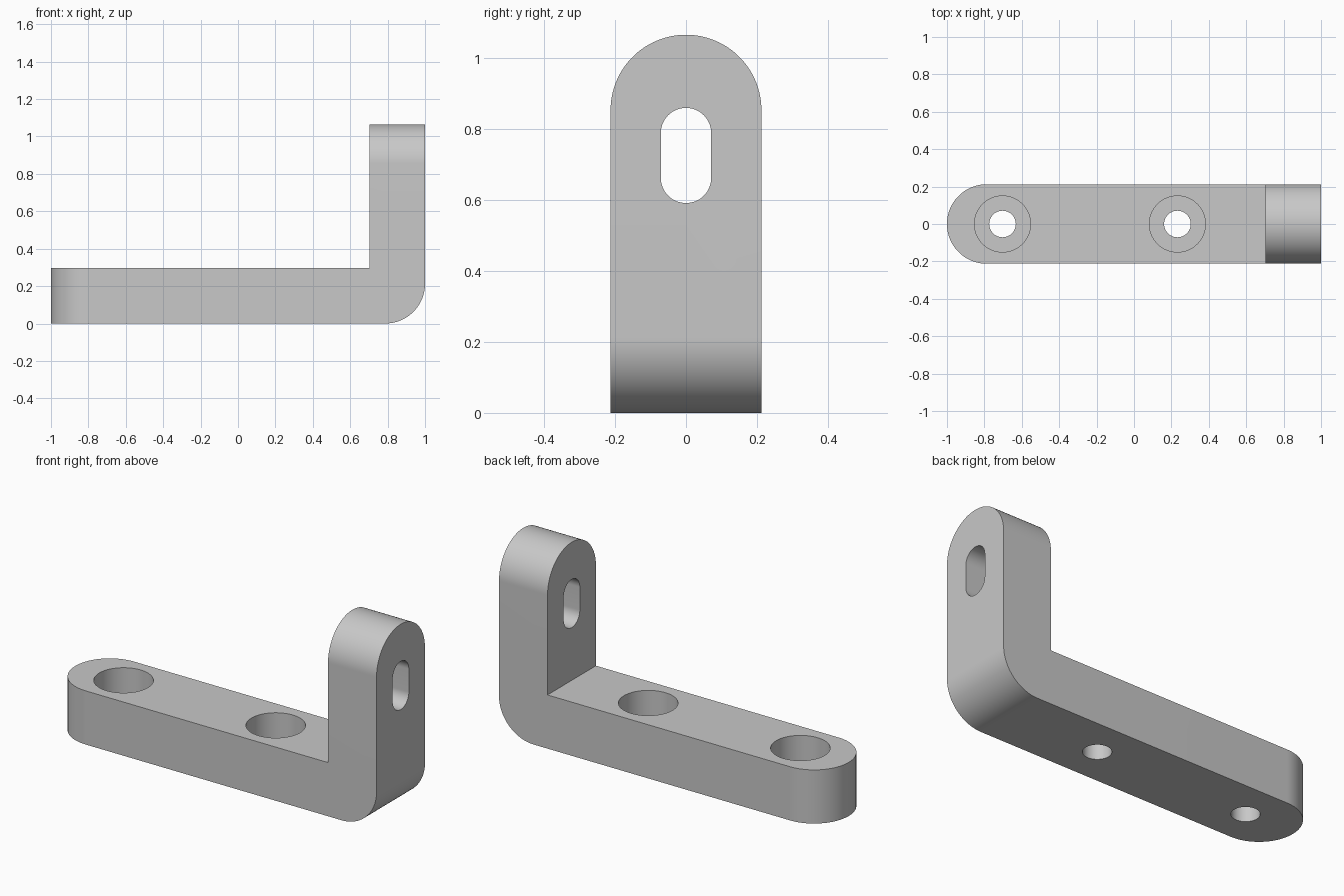
import bpy, bmesh
from math import cos, sin, pi, radians

cube = bpy.data.objects.get("Cube")
if cube:
    bpy.data.objects.remove(cube, do_unlink=True)

# Main dimensions
HALF_WIDTH = 0.2125
THICK = 0.298
HEIGHT = 1.065
INNER_X = 1 - THICK
BEND = 0.213
HOLE_R, BORE_R = 0.071, 0.15
BORE_DEPTH = 0.16

grey = bpy.data.materials.new("plain_grey")
grey.use_nodes = True
colour = (0.58, 0.58, 0.58, 1)
grey.diffuse_color = colour
grey.node_tree.nodes["Principled BSDF"].inputs["Base Color"].default_value = colour


def arc(u, v, r, start, end, steps=32):
    """Points along an arc, angles in quarter turns."""
    angles = [(start + (end - start) * i / steps) * pi / 2 for i in range(steps + 1)]
    return [(u + r * cos(a), v + r * sin(a)) for a in angles]


def prism(name, outline, axis, low, high):
    """Extrude a closed outline along the named axis."""
    place = {
        "x": lambda u, v, d: (d, u, v),
        "y": lambda u, v, d: (u, d, v),
        "z": lambda u, v, d: (u, v, d),
    }[axis]
    bm = bmesh.new()
    rings = [[bm.verts.new(place(u, v, d)) for u, v in outline] for d in (low, high)]
    bm.faces.new(rings[0])
    bm.faces.new(rings[1])
    for i in range(len(outline)):
        a, b = rings[0][i - 1], rings[0][i]
        bm.faces.new((a, b, rings[1][i], rings[1][i - 1]))
    bmesh.ops.recalc_face_normals(bm, faces=bm.faces)
    mesh = bpy.data.meshes.new(name)
    bm.to_mesh(mesh)
    bm.free()
    mesh.materials.append(grey)
    obj = bpy.data.objects.new(name, mesh)
    bpy.context.collection.objects.link(obj)
    return obj


def combine(target, tool, operation):
    """Apply a boolean and discard its helper."""
    bpy.context.view_layer.objects.active = target
    mod = target.modifiers.new(tool.name, "BOOLEAN")
    mod.operation, mod.solver, mod.object = operation, "EXACT", tool
    bpy.ops.object.modifier_apply(modifier=mod.name)
    bpy.data.objects.remove(tool, do_unlink=True)


# L-shaped side profile with a rounded outer bend
profile = [(-1.2, 0)] + arc(1 - BEND, BEND, BEND, -1, 0)
profile += [(1, 1.2), (INNER_X, 1.2), (INNER_X, THICK), (-1.2, THICK)]
bracket = prism("angle_bracket", profile, "y", -0.4, 0.4)

# Rounded foot end and straight sides
plan = arc(HALF_WIDTH - 1, 0, HALF_WIDTH, 1, 3, 64)
plan += [(1.2, -HALF_WIDTH), (1.2, HALF_WIDTH)]
combine(bracket, prism("foot_outline", plan, "z", -0.2, 1.4), "INTERSECT")

# Rounded top of the upright
arch = arc(0, HEIGHT - HALF_WIDTH, HALF_WIDTH, 0, 2, 64)
arch += [(-HALF_WIDTH, -0.2), (HALF_WIDTH, -0.2)]
combine(bracket, prism("upright_outline", arch, "x", -1.4, 1.4), "INTERSECT")

# Counterbored screw holes
for x in (-0.703, 0.232):
    hole = arc(x, 0, HOLE_R, 0, 4, 48)[:-1]
    bore = arc(x, 0, BORE_R, 0, 4, 64)[:-1]
    combine(bracket, prism("screw_hole", hole, "z", -0.1, 0.5), "DIFFERENCE")
    combine(bracket, prism("counterbore", bore, "z", THICK - BORE_DEPTH, 0.5), "DIFFERENCE")

# Vertical slot through the upright
slot = arc(0, 0.788, HOLE_R, 0, 2) + arc(0, 0.662, HOLE_R, 2, 4)
combine(bracket, prism("slot", slot, "x", 0.5, 1.2), "DIFFERENCE")

# Smooth curved walls, crisp edges
bpy.ops.object.select_all(action="DESELECT")
bracket.select_set(True)
bpy.context.view_layer.objects.active = bracket
bpy.ops.object.shade_smooth_by_angle(angle=radians(30))
